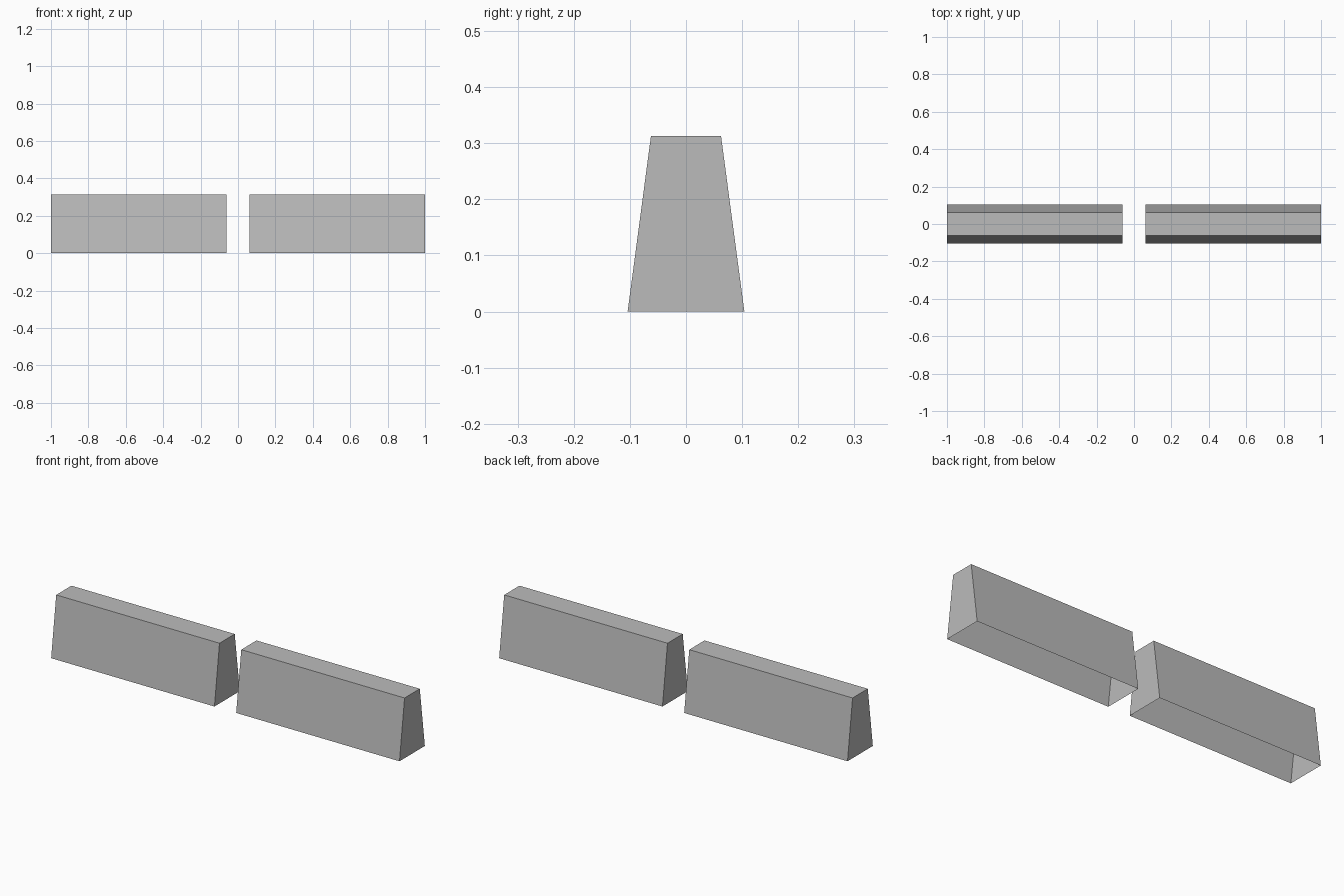
import bpy
import bmesh

cube = bpy.data.objects.get("Cube")
if cube:
    bpy.data.objects.remove(cube, do_unlink=True)

# Plain concrete grey
COLOR = (0.5, 0.5, 0.5, 1)
concrete = bpy.data.materials.new("concrete_grey")
concrete.use_nodes = True
concrete.diffuse_color = COLOR
concrete.node_tree.nodes["Principled BSDF"].inputs["Base Color"].default_value = COLOR

INNER, OUTER = 0.0625, 1.0
HEIGHT, BASE, TOP = 0.3125, 0.104, 0.0625


def barrier(name, x0, x1):
    """Hollow tapered block, open underneath."""
    bm = bmesh.new()
    bmesh.ops.create_cube(bm, size=1)
    for v in bm.verts:
        upper = v.co.z > 0
        v.co.x = x1 if v.co.x > 0 else x0
        v.co.y = (TOP if upper else BASE) * (1 if v.co.y > 0 else -1)
        v.co.z = HEIGHT if upper else 0
    bm.normal_update()
    floor = [f for f in bm.faces if f.normal.z < -0.9]
    bmesh.ops.delete(bm, geom=floor, context='FACES')
    mesh = bpy.data.meshes.new(name)
    bm.to_mesh(mesh)
    bm.free()
    mesh.materials.append(concrete)
    obj = bpy.data.objects.new(name, mesh)
    bpy.context.collection.objects.link(obj)


barrier("left_barrier", INNER, OUTER)
barrier("right_barrier", -OUTER, -INNER)
